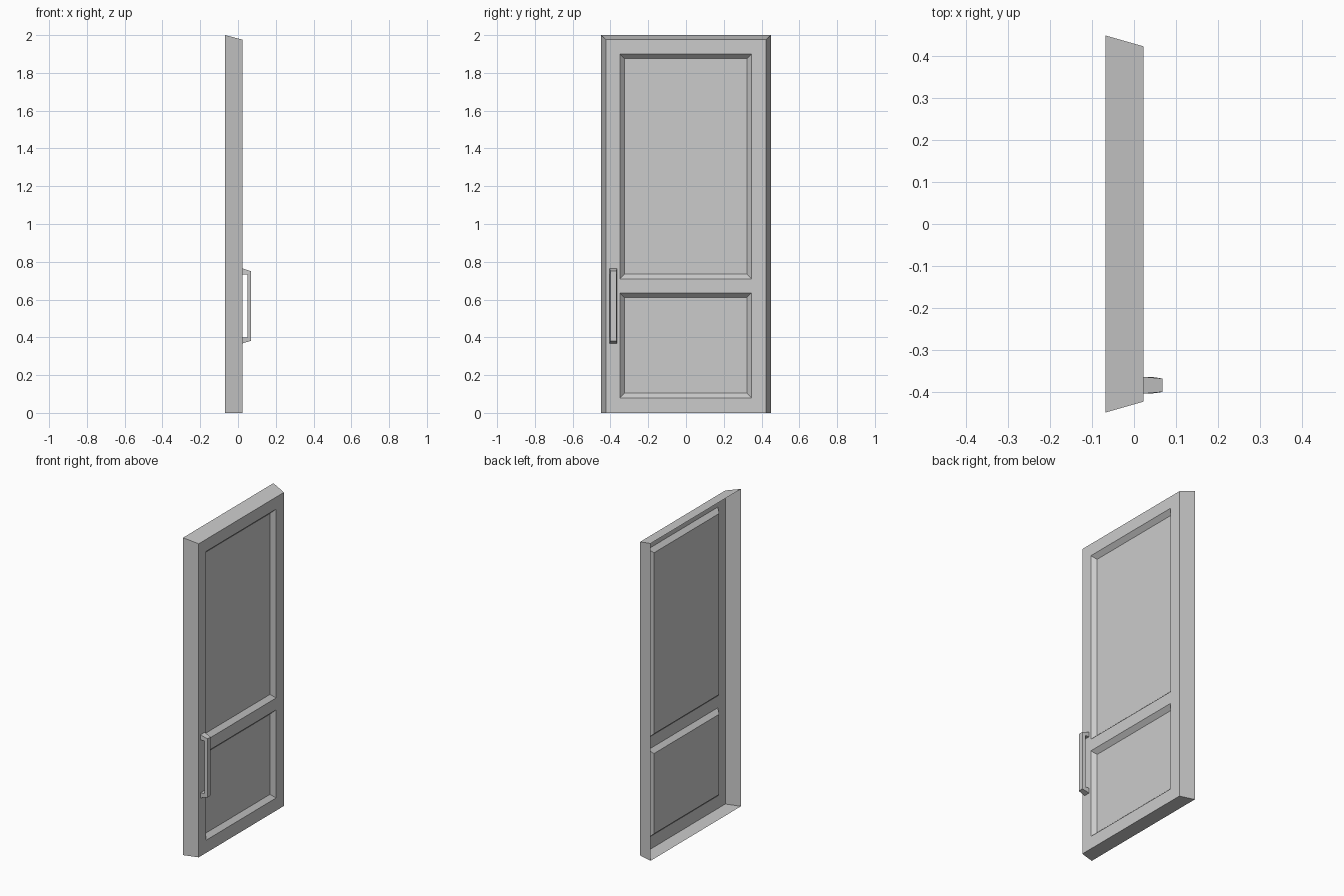
import bpy, bmesh

if "Cube" in bpy.data.objects:
    bpy.data.objects.remove(bpy.data.objects["Cube"])

FRONT, BACK = 0.023, -0.068


def make_object(name, bm):
    mesh = bpy.data.meshes.new(name)
    bm.to_mesh(mesh)
    bm.free()
    obj = bpy.data.objects.new(name, mesh)
    bpy.context.collection.objects.link(obj)
    return obj


# Door leaf: front face grid with two recessed panels and flared open-backed sides
ys = [-0.424, -0.35, 0.347, 0.424]
zs = [0, 0.08, 0.635, 0.71, 1.90, 1.976]
bm = bmesh.new()
grid = [[bm.verts.new((FRONT, y, z)) for y in ys] for z in zs]
panels = []
for r in range(5):
    for c in range(3):
        f = bm.faces.new((grid[r][c], grid[r][c + 1], grid[r + 1][c + 1], grid[r + 1][c]))
        if c == 1 and r in (1, 3):
            panels.append(f)
bm.normal_update()
border = [e for e in bm.edges if e.is_boundary]
bmesh.ops.inset_individual(bm, faces=panels, thickness=0.035, depth=-0.026)
ret = bmesh.ops.extrude_edge_only(bm, edges=border)
for v in ret["geom"]:
    if isinstance(v, bmesh.types.BMVert):
        v.co.x = BACK
        v.co.y *= 0.45 / 0.424
        v.co.z *= 2.0 / 1.976
make_object("door_leaf", bm)

# Pull handle: C-shaped side profile (x, z), narrowing away from the door
profile = [(FRONT, 0.368), (0.068, 0.381), (0.068, 0.75), (FRONT, 0.765),
           (FRONT, 0.733), (0.05, 0.733), (0.05, 0.40), (FRONT, 0.40)]
half_width = {FRONT: 0.02, 0.05: 0.019, 0.068: 0.016}
bm = bmesh.new()
sides = [[bm.verts.new((x, -0.385 + s * half_width[x], z)) for x, z in profile]
         for s in (-1, 1)]
n = len(profile)
for side in sides:
    for quad in ((0, 1, 6, 7), (1, 2, 5, 6), (2, 3, 4, 5)):
        bm.faces.new([side[i] for i in quad])
for i in range(n):
    j = (i + 1) % n
    bm.faces.new((sides[0][i], sides[0][j], sides[1][j], sides[1][i]))
bmesh.ops.recalc_face_normals(bm, faces=bm.faces[:])
make_object("pull_handle", bm)
